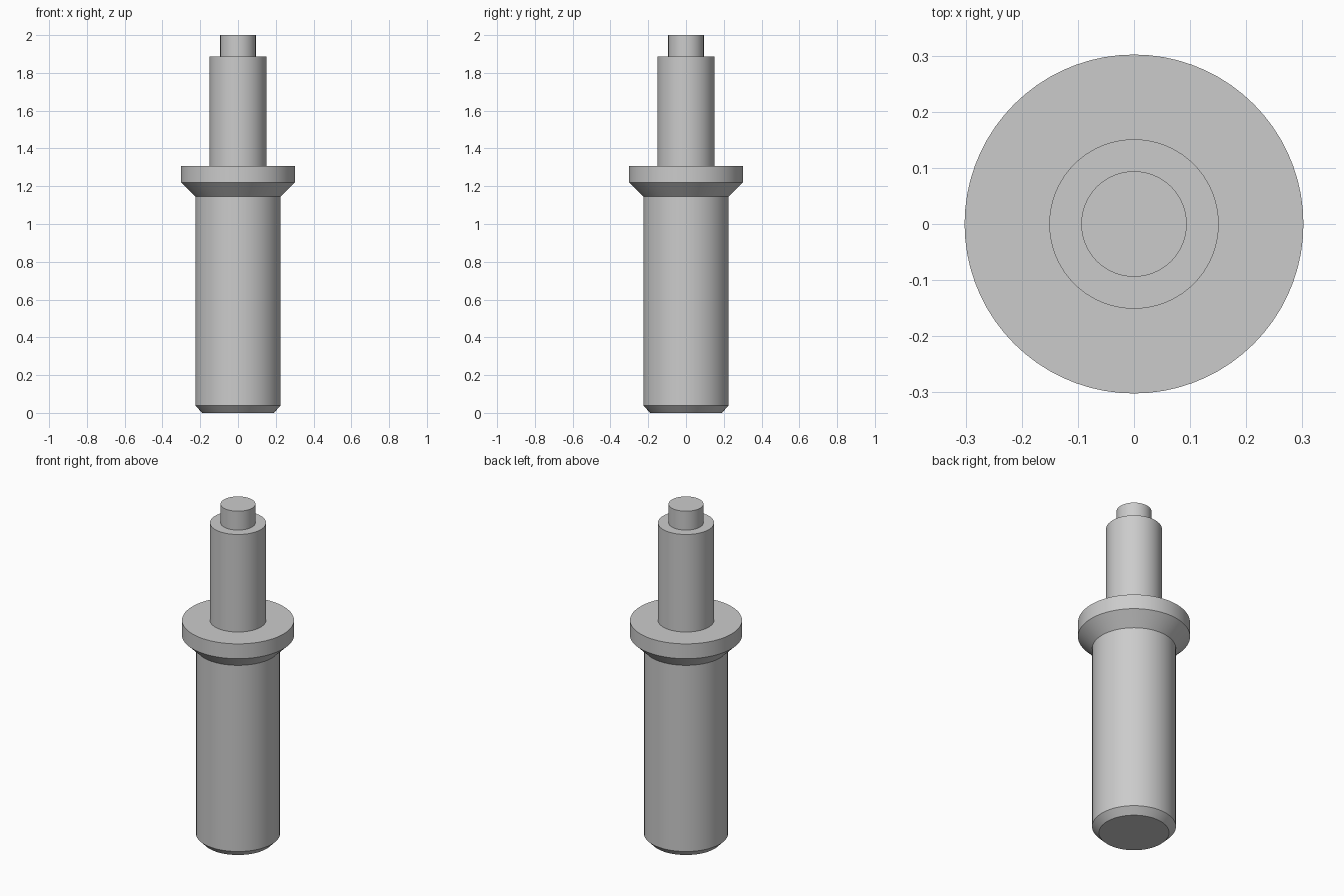
import bpy
import math

SEGMENTS = 72

cube = bpy.data.objects.get("Cube")
if cube:
    bpy.data.objects.remove(cube, do_unlink=True)

# Plain grey metal
grey = bpy.data.materials.new("grey metal")
grey.use_nodes = True
colour = (0.6, 0.6, 0.6, 1)
grey.diffuse_color = colour
grey.node_tree.nodes["Principled BSDF"].inputs["Base Color"].default_value = colour


def lathe(name, profile):
    """Revolve (radius, height) points, listed bottom to top, around z."""
    verts, rings, faces = [], [], []
    for radius, z in profile:
        start = len(verts)
        rings.append(range(start, start + SEGMENTS))
        for i in range(SEGMENTS):
            a = math.tau * i / SEGMENTS
            verts.append((radius * math.cos(a), radius * math.sin(a), z))
    for low, high in zip(rings, rings[1:]):
        for i in range(SEGMENTS):
            j = (i + 1) % SEGMENTS
            faces.append((low[i], low[j], high[j], high[i]))
    # Close only the exposed ends
    if profile[0][1] == 0:
        faces.append(tuple(reversed(rings[0])))
    if profile[-1][1] == 2:
        faces.append(tuple(rings[-1]))
    mesh = bpy.data.meshes.new(name)
    mesh.from_pydata(verts, [], faces)
    mesh.materials.append(grey)
    obj = bpy.data.objects.new(name, mesh)
    bpy.context.collection.objects.link(obj)
    bpy.ops.object.select_all(action="DESELECT")
    obj.select_set(True)
    bpy.context.view_layer.objects.active = obj
    bpy.ops.object.shade_smooth_by_angle(angle=math.radians(25))


BODY_R, FLANGE_R, SHAFT_R, TIP_R = 0.226, 0.302, 0.151, 0.094
BODY_TOP, FLANGE_TOP, SHAFT_TOP = 1.145, 1.308, 1.888

# Main barrel with chamfered foot
lathe("barrel", [(0.189, 0), (BODY_R, 0.038), (BODY_R, BODY_TOP)])
# Collar with conical underside and flat top
lathe("collar", [(BODY_R, BODY_TOP), (FLANGE_R, 1.22),
                 (FLANGE_R, FLANGE_TOP), (SHAFT_R, FLANGE_TOP)])
# Upper shaft with its shoulder
lathe("upper_shaft", [(SHAFT_R, FLANGE_TOP), (SHAFT_R, SHAFT_TOP), (TIP_R, SHAFT_TOP)])
# Small end pin
lathe("tip_pin", [(TIP_R, SHAFT_TOP), (TIP_R, 2)])
